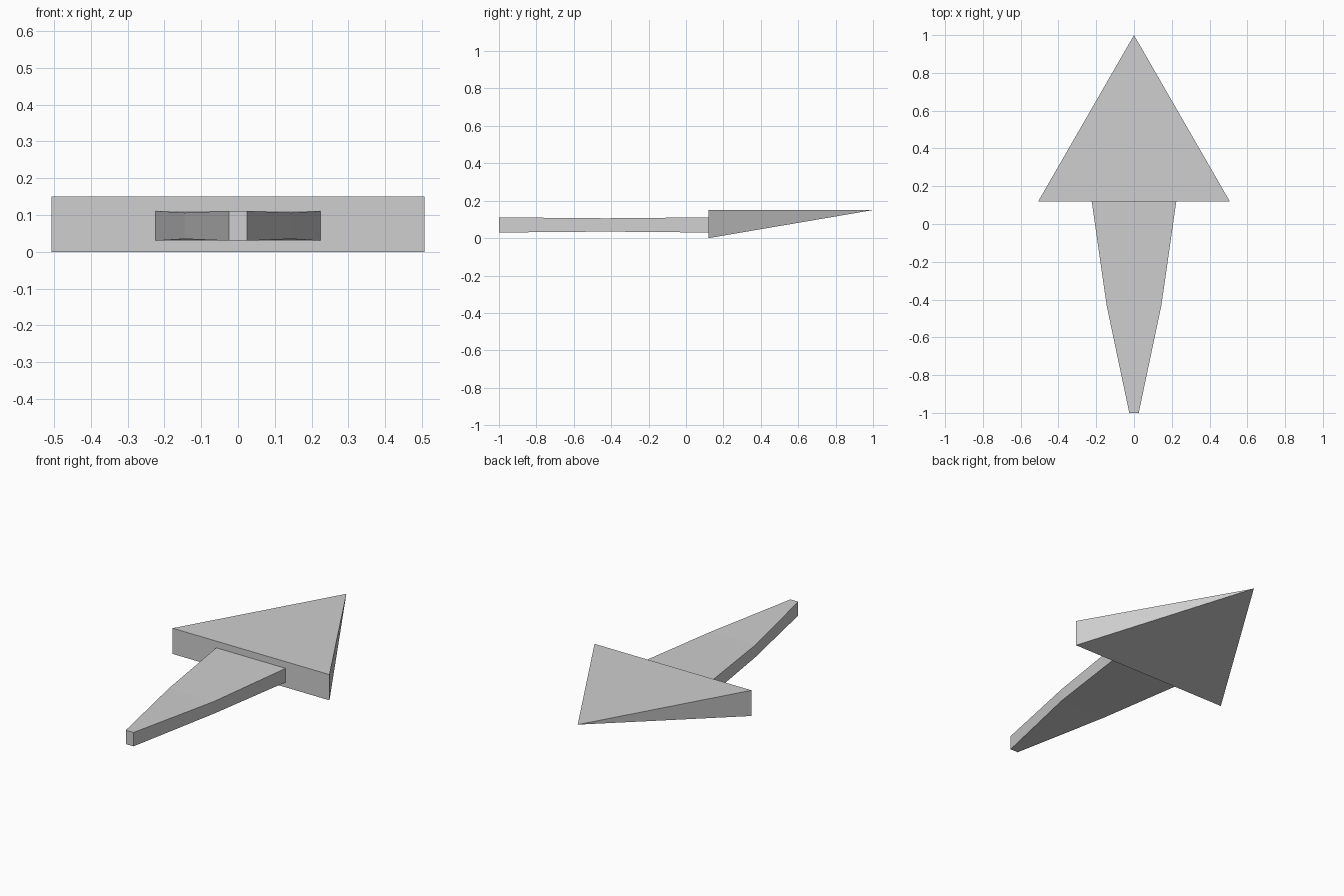
import bpy
import bmesh

cube = bpy.data.objects.get("Cube")
if cube:
    bpy.data.objects.remove(cube, do_unlink=True)

# One plain grey for the whole arrow
grey = bpy.data.materials.new("light grey")
grey.use_nodes = True
colour = (0.62, 0.62, 0.62, 1)
grey.diffuse_color = colour
grey.node_tree.nodes["Principled BSDF"].inputs["Base Color"].default_value = colour


def finish(name, bm):
    bmesh.ops.recalc_face_normals(bm, faces=bm.faces)
    mesh = bpy.data.meshes.new(name)
    bm.to_mesh(mesh)
    bm.free()
    mesh.materials.append(grey)
    obj = bpy.data.objects.new(name, mesh)
    bpy.context.collection.objects.link(obj)
    return obj


def section(bm, y, half_width, low, high):
    corners = ((-1, low), (1, low), (1, high), (-1, high))
    return [bm.verts.new((side * half_width, y, z)) for side, z in corners]


# Arrow head: flat triangular top, underside sloping up to the point
BACK = 0.12
bm = bmesh.new()
base = section(bm, BACK, 0.507, 0, 0.15)
tip = bm.verts.new((0, 1, 0.15))
bm.faces.new(base)
for i in range(4):
    bm.faces.new((base[i], base[(i + 1) % 4], tip))
finish("arrow_head", bm)

# Shaft: tapered bar, slightly thinner around its middle
# (y, half width, pinch of top and bottom)
stations = [(-1, 0.025, 0), (-0.43, 0.145, 0.005), (BACK, 0.224, 0)]
bm = bmesh.new()
rings = [section(bm, y, w, 0.03 + p, 0.111 - p) for y, w, p in stations]
for a, b in zip(rings, rings[1:]):
    for i in range(4):
        j = (i + 1) % 4
        bm.faces.new((a[i], a[j], b[j], b[i]))
bm.faces.new(rings[0])
bm.faces.new(rings[-1])
finish("arrow_shaft", bm)
